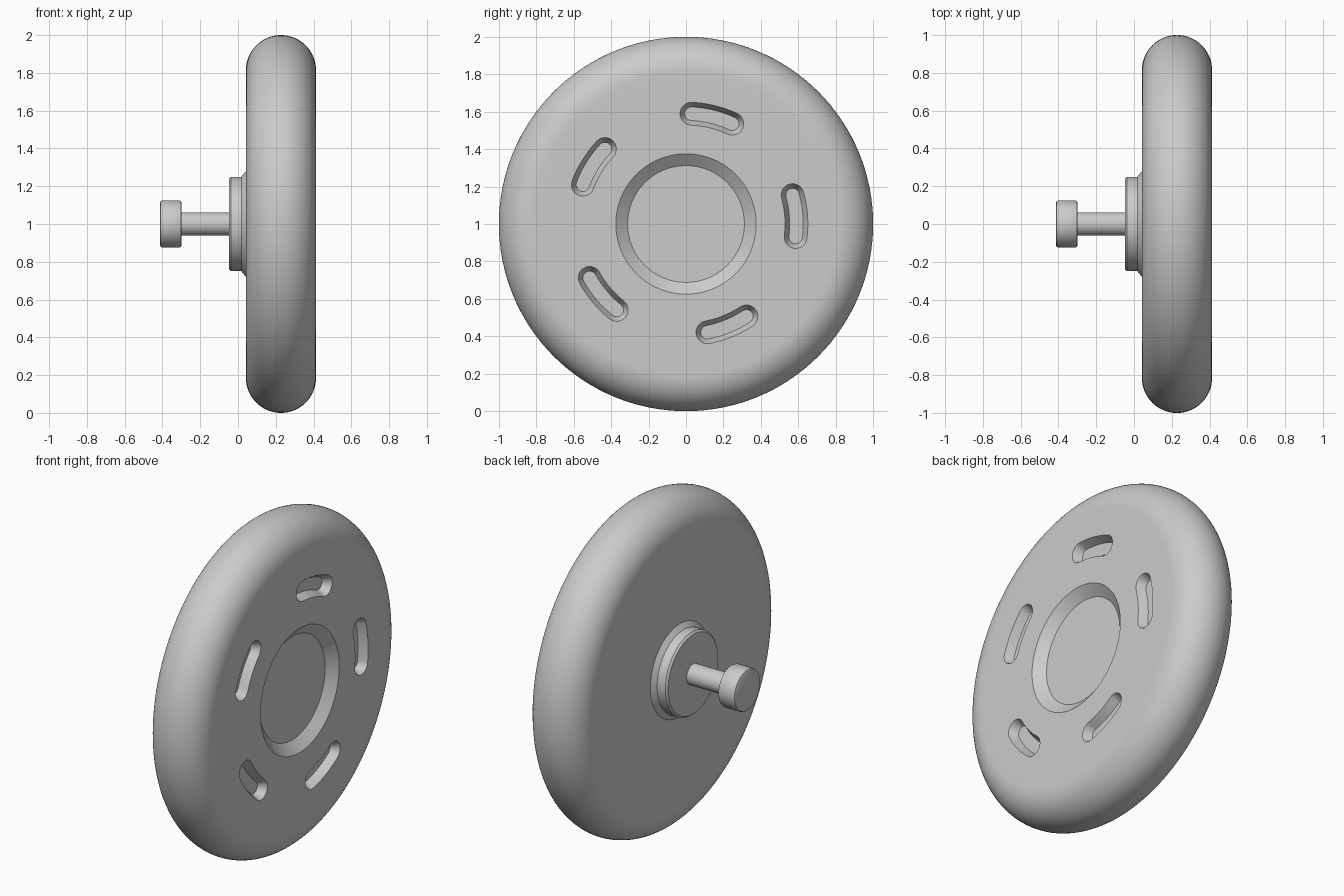
import bpy, bmesh, math
from mathutils import Vector

if "Cube" in bpy.data.objects:
    bpy.data.objects.remove(bpy.data.objects["Cube"], do_unlink=True)

grey = bpy.data.materials.new("plain grey")
grey.use_nodes = True
colour = (0.6, 0.6, 0.6, 1)
grey.diffuse_color = colour
grey.node_tree.nodes["Principled BSDF"].inputs["Base Color"].default_value = colour

CENTRE = Vector((0, 0, 1))


def finish(name, bm):
    bmesh.ops.recalc_face_normals(bm, faces=bm.faces)
    mesh = bpy.data.meshes.new(name)
    bm.to_mesh(mesh)
    bm.free()
    mesh.materials.append(grey)
    obj = bpy.data.objects.new(name, mesh)
    bpy.context.collection.objects.link(obj)
    return obj


def smooth(obj):
    bpy.ops.object.select_all(action='DESELECT')
    obj.select_set(True)
    bpy.context.view_layer.objects.active = obj
    bpy.ops.object.shade_smooth_by_angle(angle=math.radians(30))


def turned(name, profile, steps=128):
    """Revolve (x, radius) points about the wheel's axle."""
    bm = bmesh.new()
    verts = [bm.verts.new(CENTRE + Vector((x, 0, r))) for x, r in profile]
    edges = [bm.edges.new(pair) for pair in zip(verts, verts[1:])]
    bmesh.ops.spin(bm, geom=verts + edges, cent=CENTRE, axis=(1, 0, 0),
                   angle=math.tau, steps=steps)
    bmesh.ops.remove_doubles(bm, verts=bm.verts, dist=1e-5)
    return finish(name, bm)


def slot_outline(angle, half_width, radius=0.59, half_arc=math.radians(11)):
    """Curved slot outline in the (y, z) plane."""
    points = []
    n = 12
    for side in (1, -1):
        # long curved edge, then a round end
        for i in range(n + 1):
            a = angle + side * half_arc * (2 * i / n - 1)
            r = radius + side * half_width
            points.append((r * math.cos(a), r * math.sin(a)))
        end = angle + side * half_arc
        for i in range(1, n):
            t = end + (0 if side > 0 else math.pi) + math.pi * i / n
            points.append((radius * math.cos(end) + half_width * math.cos(t),
                           radius * math.sin(end) + half_width * math.sin(t)))
    return points


# Wheel: rounded tread, flat faces, shallow dished centre on the outer face
LEFT, RIGHT, DISH = 0.042, 0.413, 0.05
ROUND = (RIGHT - LEFT) / 2
MID = LEFT + ROUND
tread = [(MID - ROUND * math.cos(math.pi * i / 32),
          1 - ROUND + ROUND * math.sin(math.pi * i / 32)) for i in range(33)]
wheel = turned("wheel", [(LEFT, 0), (LEFT, 0.76)] + tread +
               [(RIGHT, 0.76), (RIGHT, 0.375), (RIGHT - DISH, 0.312),
                (RIGHT - DISH, 0)])

# Five tapered slots cut into the outer face
bm = bmesh.new()
for k in range(5):
    angle = math.radians(4.2) + k * math.tau / 5
    rings = []
    for x, w in ((RIGHT - 0.05, 0.036), (RIGHT, 0.061), (RIGHT + 0.05, 0.061)):
        rings.append([bm.verts.new(CENTRE + Vector((x, y, z)))
                      for y, z in slot_outline(angle, w)])
    for low, high in zip(rings, rings[1:]):
        for i in range(len(low)):
            j = (i + 1) % len(low)
            bm.faces.new((low[i], low[j], high[j], high[i]))
    bm.faces.new(rings[0])
    bm.faces.new(rings[-1])
cutter = finish("slot_cutter", bm)
cutter.hide_render = True

cut = wheel.modifiers.new("slots", 'BOOLEAN')
cut.operation = 'DIFFERENCE'
cut.solver = 'EXACT'
cut.object = cutter
bpy.context.view_layer.objects.active = wheel
bpy.ops.object.modifier_apply(modifier=cut.name)
bpy.data.objects.remove(cutter, do_unlink=True)
smooth(wheel)

# Hub flange, axle pin and its head on the inner side
smooth(turned("hub_collar", [(0.06, 0), (0.06, 0.28), (LEFT, 0.28),
                             (0.018, 0.25), (0.018, 0)]))
smooth(turned("hub_flange", [(0.02, 0), (0.02, 0.25), (-0.037, 0.25),
                             (-0.048, 0.239), (-0.048, 0)]))
smooth(turned("axle_pin", [(-0.04, 0), (-0.04, 0.062), (-0.31, 0.062),
                           (-0.31, 0)], 64))
smooth(turned("pin_head", [(-0.298, 0), (-0.298, 0.112), (-0.302, 0.121),
                           (-0.311, 0.125), (-0.4, 0.125), (-0.409, 0.121),
                           (-0.413, 0.112), (-0.413, 0)], 64))
